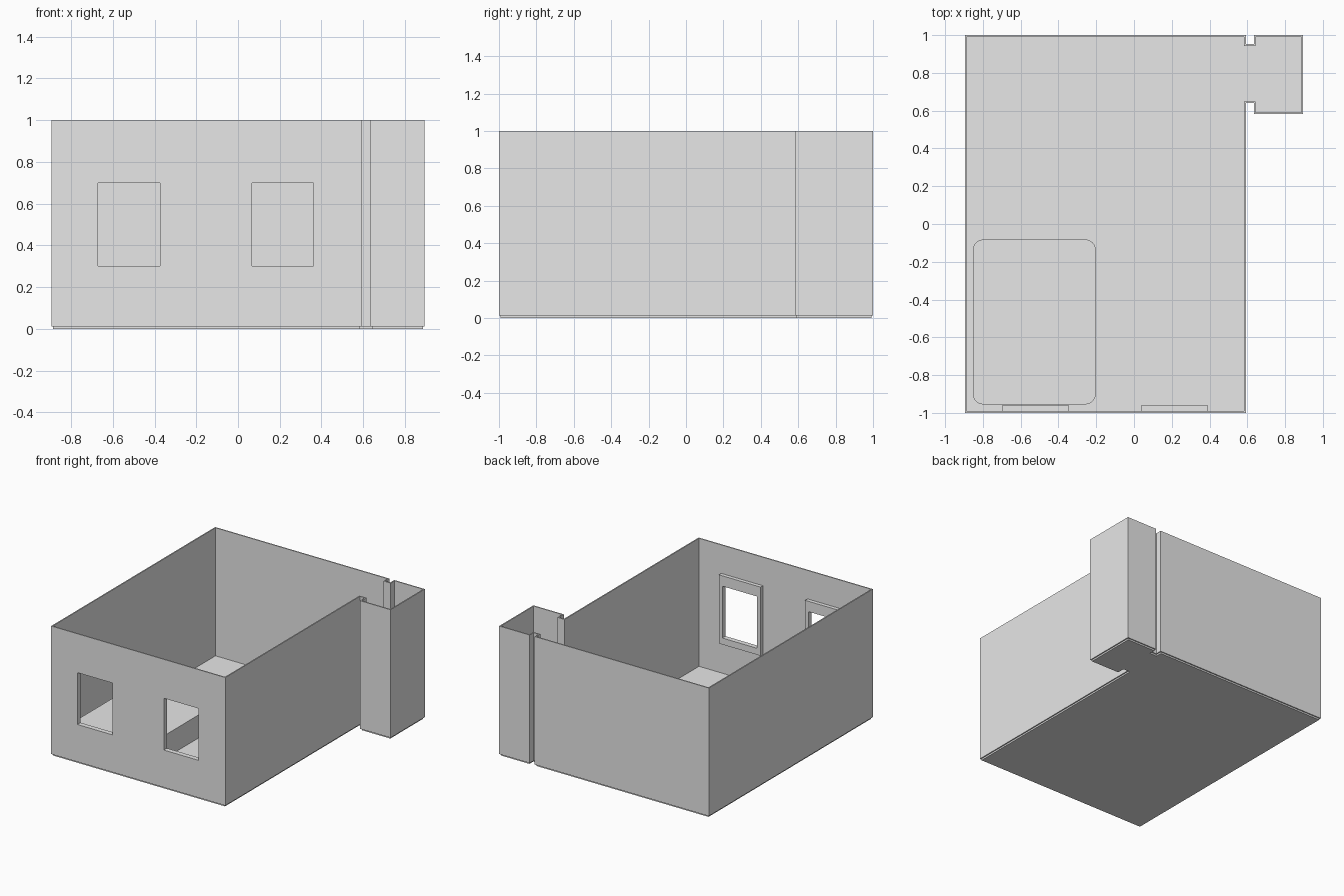
import bpy, bmesh
from math import pi, cos, sin

cube = bpy.data.objects.get("Cube")
if cube:
    bpy.data.objects.remove(cube, do_unlink=True)

WALL = 0.009     # wall thickness
BASE = 0.012     # floor thickness
GREY = (0.8, 0.8, 0.8, 1.0)

mat = bpy.data.materials.new("plain grey")
mat.use_nodes = True
mat.diffuse_color = GREY
mat.node_tree.nodes["Principled BSDF"].inputs["Base Color"].default_value = GREY


def make_object(name, bm):
    bmesh.ops.recalc_face_normals(bm, faces=bm.faces)
    mesh = bpy.data.meshes.new(name)
    bm.to_mesh(mesh)
    bm.free()
    mesh.materials.append(mat)
    obj = bpy.data.objects.new(name, mesh)
    bpy.context.collection.objects.link(obj)
    return obj


def flat_face(bm, points, z):
    face = bm.faces.new([bm.verts.new((x, y, z)) for x, y in points])
    face.normal_update()
    return face


def raise_faces(bm, faces, height):
    # Keep the lower faces so the result is a closed solid
    out = bmesh.ops.extrude_face_region(bm, geom=faces, use_keep_orig=True)
    verts = [g for g in out["geom"] if isinstance(g, bmesh.types.BMVert)]
    bmesh.ops.translate(bm, verts=verts, vec=(0, 0, height))


def box(name, low, high):
    bm = bmesh.new()
    bmesh.ops.create_cube(bm, size=1)
    for v in bm.verts:
        v.co = [(a + b) / 2 + c * (b - a) for a, b, c in zip(low, high, v.co)]
    return make_object(name, bm)


def cut(obj, cutter):
    mod = obj.modifiers.new("opening", "BOOLEAN")
    mod.operation = "DIFFERENCE"
    mod.solver = "EXACT"
    mod.object = cutter
    bpy.context.view_layer.objects.active = obj
    bpy.ops.object.modifier_apply(modifier=mod.name)


# Plan of the main room with the small side room beyond a narrow passage
OUTLINE = [(-0.895, -1), (0.592, -1), (0.592, 0.64), (0.634, 0.64),
           (0.634, 0.582), (0.895, 0.582), (0.895, 1), (0.634, 1),
           (0.634, 0.952), (0.592, 0.952), (0.592, 1), (-0.895, 1)]


def plan_solid(name, z, height, ring):
    bm = bmesh.new()
    inner = flat_face(bm, OUTLINE, z)
    rim = bmesh.ops.inset_region(bm, faces=[inner], thickness=WALL,
                                 use_boundary=True, use_even_offset=True)["faces"]
    if ring:
        bmesh.ops.delete(bm, geom=[inner], context="FACES")
        raise_faces(bm, list(bm.faces), height)
    else:
        bmesh.ops.delete(bm, geom=rim, context="FACES")
        raise_faces(bm, list(bm.faces), height)
    return make_object(name, bm)


walls = plan_solid("walls", BASE, 1 - BASE, True)
floor = plan_solid("floor", 0, BASE, False)

# Two front windows, each with a frame on the inside of the wall
for side, x0, x1 in (("right", -0.67, -0.373), ("left", 0.067, 0.363)):
    frame = box("window_frame_" + side, (x0 - 0.03, -1 + WALL, 0.25),
                (x1 + 0.03, -0.962, 0.78))
    cutter = box("window_cutter", (x0, -1.1, 0.3), (x1, -0.9, 0.7))
    cutter.hide_render = True
    cut(walls, cutter)
    cut(frame, cutter)
    bpy.data.objects.remove(cutter, do_unlink=True)

# Low bed block with rounded upright corners
X0, X1, Y0, Y1, R, STEPS = -0.853, -0.203, -0.955, -0.082, 0.055, 6
corners = [(X1 - R, Y1 - R), (X0 + R, Y1 - R), (X0 + R, Y0 + R), (X1 - R, Y0 + R)]
points = []
for i, (cx, cy) in enumerate(corners):
    for s in range(STEPS + 1):
        a = (i + s / STEPS) * pi / 2
        points.append((cx + R * cos(a), cy + R * sin(a)))
bm = bmesh.new()
raise_faces(bm, [flat_face(bm, points, BASE)], 0.19 - BASE)
bed = make_object("bed_block", bm)
bpy.ops.object.select_all(action="DESELECT")
bed.select_set(True)
bpy.context.view_layer.objects.active = bed
bpy.ops.object.shade_smooth_by_angle()
